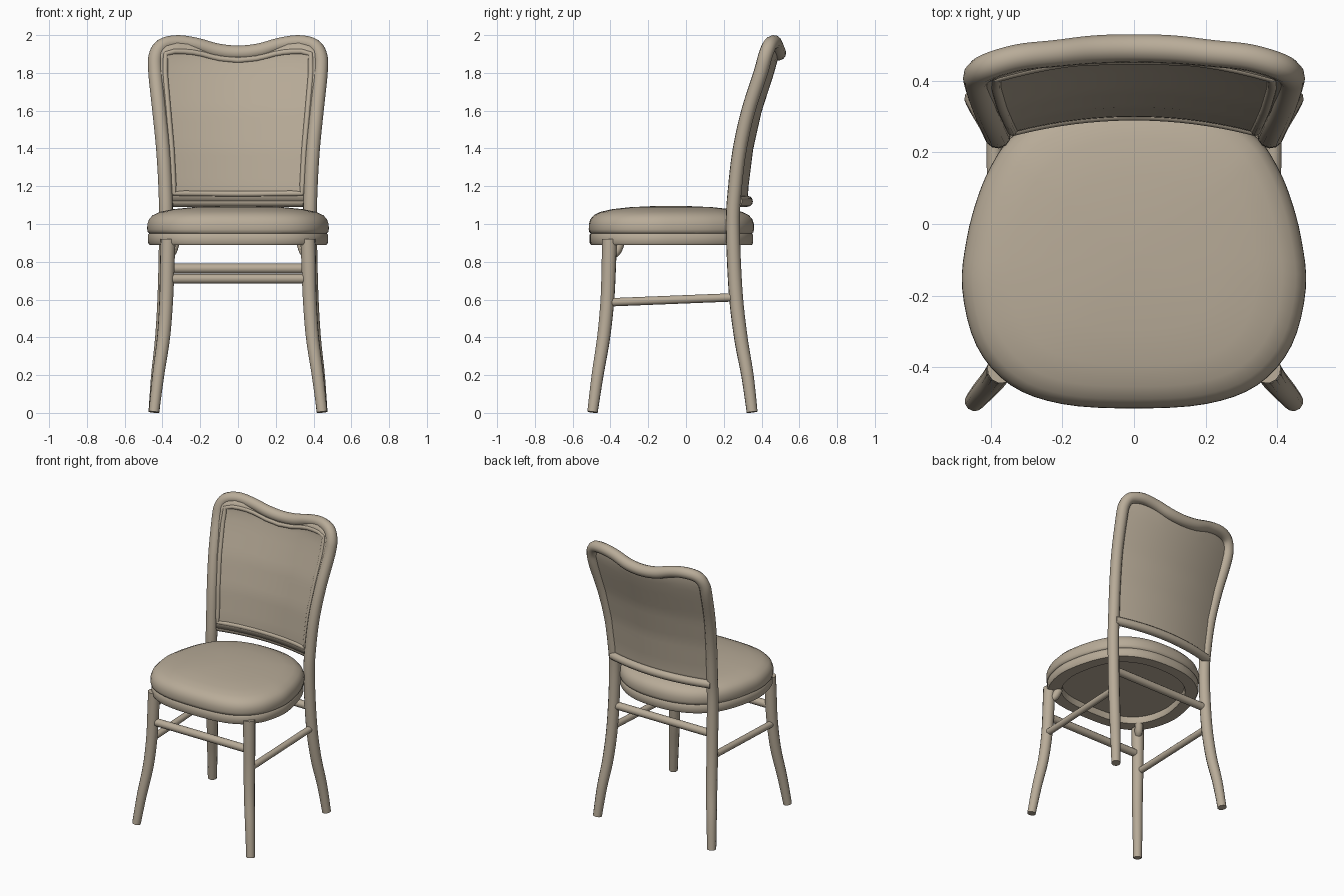
import bpy, bmesh
from math import radians
from mathutils import Vector

if "Cube" in bpy.data.objects:
    bpy.data.objects.remove(bpy.data.objects["Cube"])

mat = bpy.data.materials.new("warm_beige")
mat.use_nodes = True
beige = (0.48, 0.41, 0.315, 1)
mat.diffuse_color = beige
bsdf = mat.node_tree.nodes["Principled BSDF"]
bsdf.inputs["Base Color"].default_value = beige
bsdf.inputs["Roughness"].default_value = 0.6


def finish(name, mesh, angle=40):
    mesh.name = name
    mesh.materials.clear()
    mesh.materials.append(mat)
    ob = bpy.data.objects.new(name, mesh)
    bpy.context.collection.objects.link(ob)
    bpy.ops.object.select_all(action="DESELECT")
    ob.select_set(True)
    bpy.context.view_layer.objects.active = ob
    bpy.ops.object.shade_smooth_by_angle(angle=radians(angle))
    return ob


def smooth(points, steps=6, cyclic=False):
    """Spline through points of any dimension."""
    pts = [Vector(p) for p in points]
    n = len(pts)
    out = []
    for i in range(n if cyclic else n - 1):
        ids = [i - 1, i, i + 1, i + 2]
        a, b, c, d = [pts[k % n] if cyclic else pts[min(max(k, 0), n - 1)] for k in ids]
        for s in range(steps):
            t = s / steps
            out.append(0.5 * (2 * b + (c - a) * t + (2 * a - 5 * b + 4 * c - d) * t ** 2
                              + (3 * b - a - 3 * c + d) * t ** 3))
    return out if cyclic else out + [pts[-1]]


def tube(name, points, cyclic=False):
    """Round tube along (x, y, z, radius) points."""
    cu = bpy.data.curves.new(name, "CURVE")
    cu.dimensions = "3D"
    cu.bevel_depth = 1
    cu.bevel_resolution = 4
    cu.use_fill_caps = True
    sp = cu.splines.new("POLY")
    sp.points.add(len(points) - 1)
    for p, q in zip(sp.points, points):
        p.co = (q[0], q[1], q[2], 1)
        p.radius = q[3]
    sp.use_cyclic_u = cyclic
    tmp = bpy.data.objects.new(name + "_path", cu)
    bpy.context.collection.objects.link(tmp)
    bpy.context.view_layer.update()
    mesh = bpy.data.meshes.new_from_object(tmp.evaluated_get(bpy.context.evaluated_depsgraph_get()))
    bpy.data.objects.remove(tmp)
    return finish(name, mesh)


def flip(points):
    return [(-p[0], *p[1:]) for p in points]


def lookup(table, t):
    for (a, *u), (b, *v) in zip(table, table[1:]):
        if t <= b:
            return Vector(u + [0]).lerp(Vector(v + [0]), max(0, (t - a) / (b - a)))
    return Vector(table[-1][1:] + (0,))


# Bent back frame: both rear legs and the arched top in one piece
half = [(.445, .35, .004, .029), (.427, .325, .2, .033), (.403, .29, .4, .036),
        (.388, .262, .65, .037), (.381, .248, 1.0, .037), (.385, .26, 1.2, .037),
        (.397, .285, 1.4, .037), (.417, .33, 1.6, .037), (.437, .395, 1.8, .038),
        (.435, .42, 1.89, .038), (.4, .442, 1.945, .038), (.32, .465, 1.962, .038),
        (.22, .476, 1.948, .038), (.11, .487, 1.916, .04)]
tube("back_frame", smooth(half + [(0, .49, 1.905, .04)] + flip(half[::-1])))

# Curved back surface, u across and v up
stile = [(p[2], p[0], p[1]) for p in half[4:10]]
arch = [(0, 1.905), (.25, 1.916), (.5, 1.948), (.75, 1.958), (.9, 1.94), (1, 1.88)]


def back_point(u, v, off=0):
    z = 1.12 + (lookup(arch, abs(u))[0] - 1.12) * v
    w, y, _ = lookup(stile, z)
    x = u * w
    return Vector((x, y + .07 * (1 - (x / .43) ** 2) + off, z))


# Backrest panel
bm = bmesh.new()
nu, nv = 32, 20
grid = [[bm.verts.new(back_point(2 * i / nu - 1, j / nv, -.014)) for i in range(nu + 1)]
        for j in range(nv + 1)]
for j in range(nv):
    for i in range(nu):
        bm.faces.new((grid[j][i], grid[j][i + 1], grid[j + 1][i + 1], grid[j + 1][i]))
mesh = bpy.data.meshes.new("back_panel")
bm.to_mesh(mesh)
bm.free()
panel = finish("back_panel", mesh)
sol = panel.modifiers.new("thickness", "SOLIDIFY")
sol.thickness = .03
sol.offset = 0

# Rounded bead around the panel front
U, low, high, n = .885, .05, .95, 16
run = [(-U + 2 * U * i / n, low) for i in range(n)]
run += [(U, low + (high - low) * i / n) for i in range(n)]
run += [(U - 2 * U * i / n, high) for i in range(n)]
run += [(-U, high - (high - low) * i / n) for i in range(n)]
tube("panel_bead", [(*back_point(u, v, -.024), .015) for u, v in run], cyclic=True)

# Lower back rail
tube("lower_back_rail", [(*back_point(i / 10, 0), .029) for i in range(-10, 11)])

# Front legs with small corner brackets
leg = [(.445, -.495, .004, .028), (.422, -.468, .2, .032), (.394, -.436, .4, .035),
       (.38, -.416, .6, .037), (.374, -.408, .8, .039), (.37, -.405, .92, .04)]
bracket = [(.365, -.395, .83, .02), (.35, -.37, .855, .026), (.335, -.35, .9, .026)]
side = [(.385, -.412, .585, .022), (.39, .262, .612, .022)]
for label, turn in (("left", list), ("right", flip)):
    tube("front_leg_" + label, smooth(turn(leg)))
    tube("leg_bracket_" + label, smooth(turn(bracket)))
    tube("side_stretcher_" + label, turn(side))

# Cross stretchers
for name, y, z in (("front_stretcher", -.41, .71), ("rear_stretcher", .253, .764)):
    tube(name, [(-.375, y, z, .026), (.375, y, z, .026)])


# Seat: stacked rings of the same rounded outline
def loft(name, levels):
    bm = bmesh.new()
    rings = [[bm.verts.new((p.x * s, -.08 + (p.y + .08) * s, z)) for p in outline]
             for s, z in levels]
    count = len(outline)
    for a, b in zip(rings, rings[1:]):
        for i in range(count):
            k = (i + 1) % count
            bm.faces.new((a[i], a[k], b[k], b[i]))
    bm.faces.new(rings[0])
    bm.faces.new(rings[-1])
    bmesh.ops.recalc_face_normals(bm, faces=bm.faces)
    mesh = bpy.data.meshes.new(name)
    bm.to_mesh(mesh)
    bm.free()
    return finish(name, mesh)


edge = [(.2, -.503), (.345, -.45), (.44, -.34), (.48, -.18), (.467, -.04),
        (.435, .08), (.395, .17), (.345, .24), (.25, .31), (.13, .35)]
outline = smooth([(0, -.515)] + edge + [(0, .36)] + flip(edge[::-1]), 4, True)
loft("seat_ring", [(.05, .935), (.8, .935), (.8, .9), (.81, .89), (.975, .89), (.99, .9),
                   (.99, .942), (.975, .952), (.05, .952)])
loft("seat_cushion", [(.05, .95), (.975, .95), (.993, .957), (1, .972), (.998, 1.0),
                      (.98, 1.025), (.94, 1.046), (.86, 1.064), (.72, 1.078), (.5, 1.089),
                      (.25, 1.094), (.06, 1.096)])
